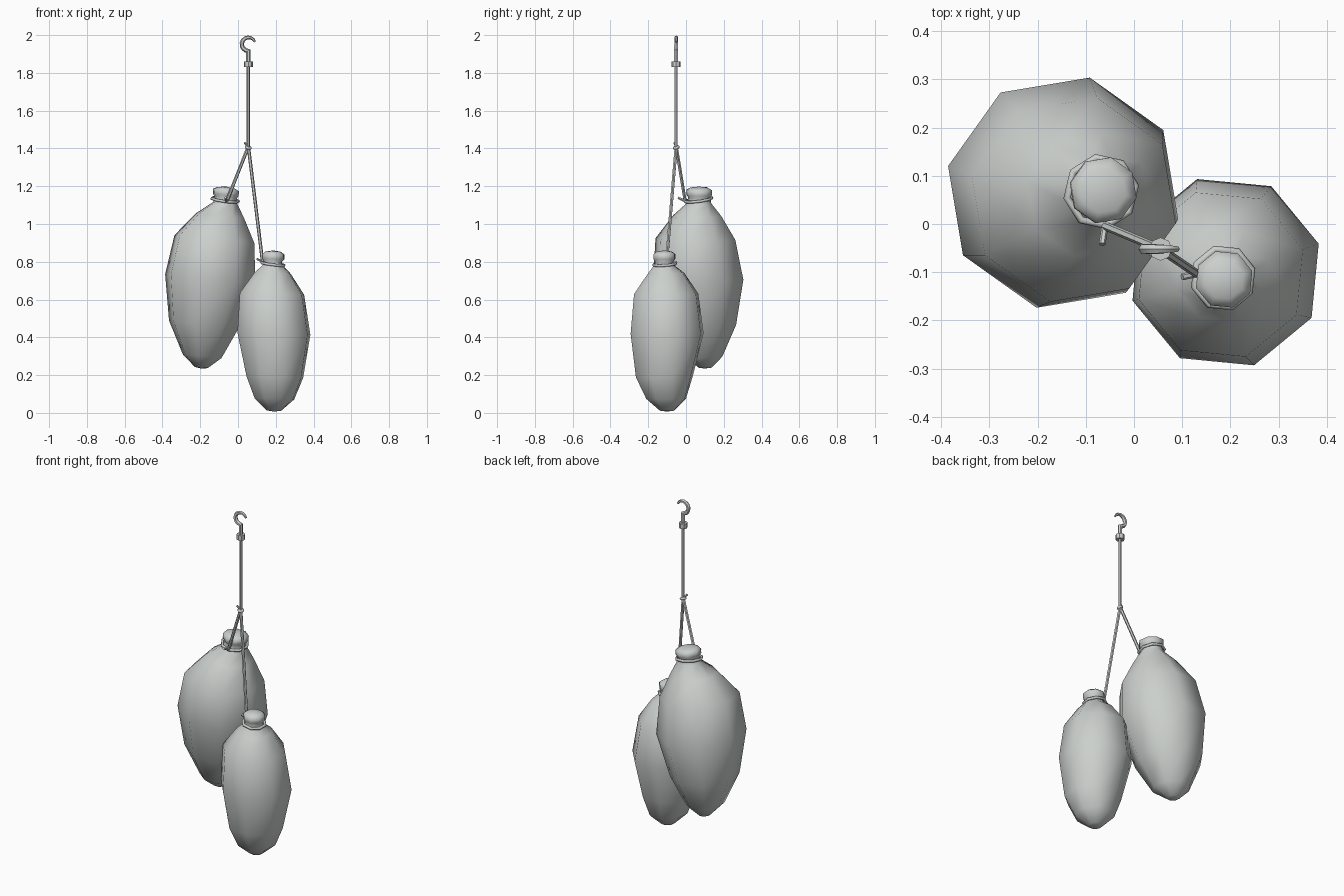
import bpy, math
from mathutils import Vector

cube = bpy.data.objects.get("Cube")
if cube:
    bpy.data.objects.remove(cube, do_unlink=True)

mat = bpy.data.materials.new("pale_grey")
mat.use_nodes = True
grey = (0.6, 0.63, 0.61, 1)
mat.diffuse_color = grey
mat.node_tree.nodes["Principled BSDF"].inputs["Base Color"].default_value = grey


def finish(ob, angle=None):
    ob.data.materials.append(mat)
    bpy.ops.object.select_all(action='DESELECT')
    ob.select_set(True)
    bpy.context.view_layer.objects.active = ob
    if angle is None:
        bpy.ops.object.shade_smooth()
    else:
        bpy.ops.object.shade_smooth_by_angle(angle=math.radians(angle))
    return ob


def loft(name, rings, turn, lean, sides=8):
    """Skin of octagonal rings (x, y, z, radius); lean drops the +x side."""
    verts, faces = [], []
    for x, y, z, r in rings:
        for k in range(sides):
            a = math.radians(turn) + k * math.tau / sides
            dx = r * math.cos(a)
            verts.append((x + dx, y + r * math.sin(a), z - lean * dx))
    for i in range(len(rings) - 1):
        for k in range(sides):
            a, b = i * sides + k, i * sides + (k + 1) % sides
            faces.append((a, b, b + sides, a + sides))
    # pointed end caps
    for i, dz in ((0, -0.005), (len(rings) - 1, 0.006)):
        x, y, z, r = rings[i]
        verts.append((x, y, z + dz))
        for k in range(sides):
            a, b = i * sides + k, i * sides + (k + 1) % sides
            faces.append((b, a, len(verts) - 1) if i == 0 else (a, b, len(verts) - 1))
    me = bpy.data.meshes.new(name)
    me.from_pydata(verts, [], faces)
    ob = bpy.data.objects.new(name, me)
    bpy.context.collection.objects.link(ob)
    return finish(ob)


def tube(name, points, radius, taper=None):
    """Round tube along points, made into a mesh."""
    cu = bpy.data.curves.new(name, 'CURVE')
    cu.dimensions = '3D'
    cu.bevel_depth = radius
    cu.bevel_resolution = 1
    cu.use_fill_caps = True
    sp = cu.splines.new('POLY')
    sp.points.add(len(points) - 1)
    for i, p in enumerate(points):
        sp.points[i].co = (*p, 1)
        sp.points[i].radius = taper[i] if taper else 1
    ob = bpy.data.objects.new(name, cu)
    bpy.context.collection.objects.link(ob)
    bpy.ops.object.select_all(action='DESELECT')
    ob.select_set(True)
    bpy.context.view_layer.objects.active = ob
    bpy.ops.object.convert(target='MESH')
    return finish(bpy.context.object, 50)


def loop(name, centre, radius, tilt, turn):
    bpy.ops.mesh.primitive_torus_add(
        major_segments=8, minor_segments=6, major_radius=radius, minor_radius=0.008,
        location=centre, rotation=(tilt[0], tilt[1], math.radians(turn)))
    bpy.context.object.name = name
    finish(bpy.context.object)


# hanging sacks with tied necks
loft("large_sack", [
    (-0.195, 0.10, 0.24, 0.035), (-0.19, 0.09, 0.30, 0.105), (-0.18, 0.08, 0.47, 0.19),
    (-0.147, 0.065, 0.71, 0.245), (-0.125, 0.05, 0.92, 0.217), (-0.095, 0.06, 1.045, 0.13),
    (-0.067, 0.07, 1.11, 0.066), (-0.065, 0.07, 1.14, 0.06), (-0.065, 0.07, 1.155, 0.07),
    (-0.063, 0.07, 1.18, 0.07), (-0.063, 0.07, 1.192, 0.048)], -13, 0.1)
loft("small_sack", [
    (0.19, -0.10, 0.012, 0.04), (0.193, -0.105, 0.075, 0.11), (0.195, -0.115, 0.19, 0.157),
    (0.19, -0.10, 0.42, 0.202), (0.18, -0.105, 0.63, 0.178), (0.183, -0.105, 0.74, 0.10),
    (0.185, -0.115, 0.78, 0.057), (0.185, -0.115, 0.80, 0.05), (0.187, -0.115, 0.815, 0.061),
    (0.187, -0.115, 0.84, 0.061), (0.187, -0.115, 0.854, 0.042)], 17, 0.03)

# string loops round the necks
loop("large_neck_loop", (-0.068, 0.067, 1.128), 0.072, (0.15, 0.1), 10)
loop("small_neck_loop", (0.185, -0.112, 0.788), 0.062, (0.1, 0.1), 17)

# string: main line, two branches, loose ends and knot
top = Vector((0.055, -0.052, 1.41))
tube("main_string", [(0.055, -0.052, 1.84), top], 0.009)
for name, tie, end in (
        ("large", (-0.06, -0.004, 1.12), (-0.066, -0.042, 1.14)),
        ("small", (0.13, -0.103, 0.80), (0.1, -0.11, 0.815))):
    tube(name + "_branch_string", [top, tie], 0.009)
    tube(name + "_loose_end", [tie, end], 0.007)
loop("string_knot", (0.055, -0.052, 1.405), 0.011, (0.3, 0.3), 0)
tube("knot_end", [top, (0.035, -0.062, 1.43)], 0.006)

# hook with collar
bpy.ops.mesh.primitive_cylinder_add(vertices=8, radius=0.024, depth=0.03,
                                    location=(0.055, -0.052, 1.845))
bpy.context.object.name = "hook_collar"
finish(bpy.context.object, 30)
arc = [math.radians(a) for a in range(270, 14, -25)]
path = [(0.055, -0.052, 1.85), (0.055, -0.052, 1.905)]
path += [(0.056 + 0.036 * math.cos(a), -0.052, 1.952 + 0.036 * math.sin(a)) for a in arc]
taper = [1, 1] + [1 - 0.5 * (i / (len(arc) - 1)) ** 3 for i in range(len(arc))]
tube("hook", path, 0.012, taper)
